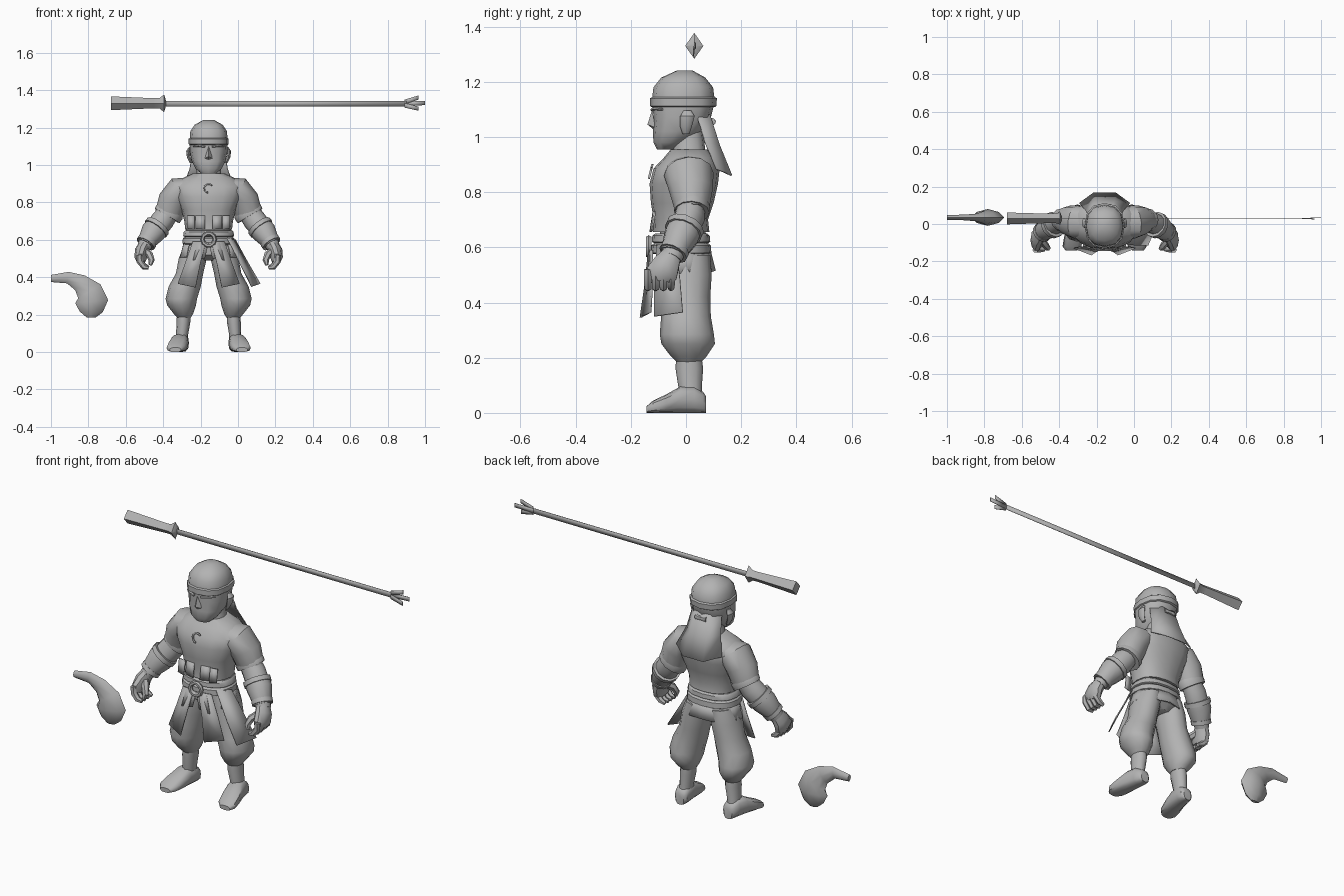
import bpy, math
from mathutils import Vector

CX = -0.157  # centre line of the figure
grey = bpy.data.materials.new("plain_grey")
grey.diffuse_color = (0.45, 0.45, 0.45, 1)


def make(name, verts, faces, x=CX, mirror=False, thick=0, angle=40):
    me = bpy.data.meshes.new(name)
    me.from_pydata([tuple(v) for v in verts], [], faces)
    me.materials.append(grey)
    ob = bpy.data.objects.new(name, me)
    ob.location.x = x
    bpy.context.collection.objects.link(ob)
    bpy.ops.object.select_all(action='DESELECT')
    ob.select_set(True)
    bpy.context.view_layer.objects.active = ob
    bpy.ops.object.mode_set(mode='EDIT')
    bpy.ops.mesh.select_all(action='SELECT')
    bpy.ops.mesh.normals_make_consistent(inside=False)
    bpy.ops.object.mode_set(mode='OBJECT')
    bpy.ops.object.shade_smooth_by_angle(angle=math.radians(angle))
    if thick:
        m = ob.modifiers.new("thickness", 'SOLIDIFY')
        m.thickness, m.offset = thick, 0
    if mirror:
        m = ob.modifiers.new("mirror", 'MIRROR')
        m.use_mirror_merge = False
    return ob


def tube(name, rings, n=12, up=None, ref=(0, 1, 0), power=1.0, phase=0, **kw):
    """Loft of rings (x, y, z, r_side, r_ref); up fixes the ring plane normal."""
    pts = [Vector(r[:3]) for r in rings]
    verts, k = [], len(rings)
    for i, r in enumerate(rings):
        t = Vector(up) if up else (pts[min(i + 1, k - 1)] - pts[max(i - 1, 0)]).normalized()
        side = t.cross(Vector(ref)).normalized()
        other = side.cross(t)
        for j in range(n):
            a = 2 * math.pi * (j + phase) / n
            c, s = (math.copysign(abs(f) ** power, f) for f in (math.cos(a), math.sin(a)))
            verts.append(pts[i] + side * c * r[3] + other * s * r[4])
    faces = [(i * n + j, i * n + (j + 1) % n, (i + 1) * n + (j + 1) % n, (i + 1) * n + j)
             for i in range(k - 1) for j in range(n)]
    faces += [tuple(range(n))[::-1], tuple(range((k - 1) * n, k * n))]
    return make(name, verts, faces, **kw)


def stack(name, rows, power=0.85, **kw):
    """Horizontal slices (z, y_front, y_back, half_width)."""
    return tube(name, [(0, (a + b) / 2, z, w, (b - a) / 2) for z, a, b, w in rows],
                up=(0, 0, 1), power=power, **kw)


def sheet(name, rows, thick=0.006, **kw):
    """Cloth panel from rows holding equal numbers of points."""
    w = len(rows[0])
    faces = [(i * w + j, i * w + j + 1, (i + 1) * w + j + 1, (i + 1) * w + j)
             for i in range(len(rows) - 1) for j in range(w - 1)]
    return make(name, [p for r in rows for p in r], faces, thick=thick, **kw)


# Head, neck and face
stack("head", [(.955, -.105, -.04, .04), (.98, -.118, .0, .07), (1.02, -.12, .06, .09),
               (1.07, -.117, .09, .1), (1.13, -.124, .105, .102), (1.18, -.118, .098, .098),
               (1.215, -.09, .07, .075), (1.24, -.035, .025, .03)])
stack("neck", [(.9, -.06, .09, .09), (.95, -.05, .07, .067), (1.04, -.05, .06, .06)])
make("nose", [(0, -.122, 1.1), (-.022, -.112, 1.035), (.022, -.112, 1.035), (0, -.14, 1.045),
              (0, -.115, 1.025)], [(0, 1, 3), (0, 3, 2), (1, 4, 3), (3, 4, 2)])
tube("ear", [(.092, .0, 1.01, .008, .012), (.106, .0, 1.04, .01, .022),
             (.11, .005, 1.075, .01, .026), (.1, .005, 1.095, .006, .014)],
     n=8, up=(0, 0, 1), mirror=True)
tube("brow", [(.02, -.122, 1.098, .006, .008), (.05, -.113, 1.104, .007, .01),
              (.08, -.085, 1.1, .004, .007)], n=6, mirror=True)

# Headscarf band, knot and hanging drape
stack("scarf_band", [(1.108, -.124, .104, .102), (1.112, -.13, .11, .107),
                     (1.14, -.13, .112, .107), (1.145, -.122, .104, .1)])
tube("scarf_knot", [(-.03, .095, 1.055, .014, .012), (0, .1, 1.055, .01, .008),
                    (.03, .095, 1.055, .014, .012)], n=8)
sheet("scarf_drape", [[(-.085, .04, 1.08), (-.04, .085, 1.08), (.04, .085, 1.08), (.085, .04, 1.08)],
                      [(-.1, .07, .98), (-.05, .12, .97), (.05, .12, .97), (.1, .07, .98)],
                      [(-.135, .11, .885), (-.06, .165, .86), (.06, .165, .86), (.135, .11, .885)]])

# Shirt body with flared hem
stack("shirt", [(.655, -.12, .085, .125), (.7, -.117, .08, .13), (.76, -.127, .1, .145),
                (.83, -.132, .116, .178), (.885, -.118, .122, .19), (.925, -.08, .105, .15),
                (.955, -.055, .08, .085)], n=16)
for i, (a, b) in enumerate(((.02, .07), (.075, .115))):
    sheet("shirt_hem_flap_%d" % i, [[(a, -.118, .73), (b, -.112, .73)],
                                    [(a, -.13, .655), (b, -.122, .66)]], mirror=True)
arc = [math.radians(40 + 28 * i) for i in range(9)]
sheet("chest_crescent", [[(r * math.cos(a), -.128 + (r * math.sin(a)) * .25, .875 + r * math.sin(a))
                          for a in arc] for r in (.02, .027)], thick=.008)

# Arms
tube("sleeve", [(.09, .005, .885, .05, .08), (.15, .01, .865, .078, .09),
                (.19, .018, .81, .08, .08), (.215, .022, .735, .073, .062)], mirror=True)
tube("sleeve_hem", [(.2, .022, .77, .07, .06), (.21, .022, .748, .079, .066),
                    (.222, .021, .728, .077, .064)], mirror=True)
tube("forearm", [(.205, .02, .76, .055, .05), (.245, .012, .705, .062, .056),
                 (.29, -.012, .65, .06, .056), (.325, -.037, .6, .045, .045),
                 (.348, -.055, .56, .035, .04)], mirror=True)
tube("bracer", [(.275, -.005, .665, .066, .062), (.298, -.017, .64, .066, .064),
                (.325, -.038, .598, .052, .052), (.338, -.047, .576, .045, .048)], mirror=True)
for i, (p, q, r) in enumerate((((.27, -.002, .675), (.284, -.01, .657), .071),
                               ((.326, -.038, .595), (.337, -.047, .578), .054))):
    tube("bracer_strap_%d" % i, [(*p, r, r), (*q, r, r)], mirror=True)

# Hands
tube("palm", [(.342, -.05, .575, .032, .036), (.358, -.07, .54, .037, .05),
              (.363, -.088, .505, .034, .06), (.36, -.092, .48, .022, .05)], n=10, mirror=True)
for i in range(4):
    y = -.138 + .028 * i
    tube("finger_%d" % i, [(.37, y, .52, .016, .016), (.368, y, .485, .018, .016),
                           (.345, y, .455 + .005 * (i == 3), .016, .015),
                           (.32, y, .45, .01, .01)], n=6, mirror=True)
tube("thumb", [(.345, -.075, .545, .02, .02), (.315, -.115, .52, .019, .019),
               (.305, -.13, .49, .017, .015), (.312, -.135, .465, .009, .009)], n=6, mirror=True)

# Baggy trousers, shins and feet
stack("hips", [(.49, -.05, .06, .06), (.52, -.09, .09, .135), (.58, -.095, .085, .13),
               (.66, -.095, .07, .12)])
tube("trouser_leg", [(.07, 0, .57, .062, .088), (.085, 0, .5, .075, .093),
                     (.102, 0, .42, .073, .088), (.128, .0, .35, .086, .09),
                     (.146, .003, .285, .084, .098), (.145, .008, .25, .077, .097),
                     (.135, .01, .205, .052, .065), (.132, .01, .185, .038, .045)],
     up=(0, 0, -1), mirror=True)
tube("shin", [(.132, .01, .22, .036, .045), (.135, .012, .16, .037, .05),
              (.142, .015, .09, .032, .042), (.145, .02, .04, .036, .045)],
     up=(0, 0, -1), mirror=True)
rows = [(-.143, .012, .03, .178), (-.12, .022, .05, .175), (-.07, .034, .052, .165),
        (-.02, .048, .047, .155), (.03, .048, .042, .147), (.062, .038, .036, .144),
        (.073, .03, .024, .144)]
tube("foot", [(x, y, h, h, w) for y, h, w, x in rows], up=(0, 1, 0), ref=(1, 0, 0),
     power=.75, mirror=True)

# Waist sash, buckle ring, skirt and cloth tails
stack("sash_upper", [(.615, -.115, .08, .128), (.62, -.124, .088, .136),
                     (.642, -.122, .086, .133), (.65, -.112, .077, .125)], n=16)
stack("sash_lower", [(.575, -.118, .084, .13), (.58, -.128, .092, .14),
                     (.607, -.126, .09, .138), (.615, -.115, .08, .13)], n=16)
bpy.ops.mesh.primitive_torus_add(major_segments=10, minor_segments=6, major_radius=.033,
                                 minor_radius=.011, location=(CX, -.135, .602),
                                 rotation=(math.pi / 2, 0, 0))
ring = bpy.context.object
ring.name = "sash_ring"
ring.data.materials.append(grey)
bpy.ops.object.shade_smooth_by_angle(angle=math.radians(40))
back = [math.radians(-40 + 26 * i) for i in range(11)]
sheet("waist_skirt", [[(w * math.cos(a), -.012 + d * math.sin(a), z - dz * abs(math.cos(a)))
                       for a in back] for w, d, z, dz in ((.132, .098, .59, 0), (.155, .117, .515, .01))])
sheet("front_tail", [[(.015, -.135, .59), (.085, -.122, .59)],
                     [(.045, -.147, .47), (.125, -.122, .475)],
                     [(.07, -.165, .345), (.165, -.128, .365)]], mirror=True)
sheet("front_tail_inner", [[(.0, -.13, .585), (.06, -.13, .585)],
                           [(.02, -.135, .5), (.085, -.135, .49)]], mirror=True)
sheet("side_tail", [[(.1, -.105, .61), (.142, -.035, .6)], [(.17, -.115, .47), (.205, -.022, .485)],
                    [(.23, -.115, .35), (.275, -.012, .365)]])

# Sword: four-sided grip, flared guard, flat blade and barbed tip
tube("sword_grip", [(-.68, .03, 1.33, .037, .033), (-.66, .03, 1.33, .036, .031),
                    (-.45, .03, 1.33, .027, .025), (-.42, .03, 1.33, .028, .025),
                    (-.395, .03, 1.33, .047, .033), (-.385, .03, 1.33, .014, .01)],
     n=4, x=0, angle=30)
sheet("sword_blade", [[(-.4, .03, 1.314), (.9, .03, 1.314)], [(-.4, .03, 1.342), (.9, .03, 1.342)]],
      thick=.003, x=0)
for i, (z, y, tx, tz) in enumerate(((1.337, .03, .965, 1.36), (1.328, .034, 1.0, 1.33),
                                    (1.319, .026, .965, 1.3))):
    make("blade_barb_%d" % i, [(.89, .03, z - .012), (.89, .03, z + .012),
                               (tx, y, tz + .012), (tx, y, tz - .01)],
         [(0, 1, 2, 3)], x=0, thick=.003)

# Separate curved hair tail lying beside the figure
tube("curved_tail", [(-1, .035, .393, .019, .013), (-.91, .035, .398, .031, .015),
                     (-.845, .035, .37, .047, .02), (-.795, .035, .325, .07, .036),
                     (-.782, .035, .27, .088, .045), (-.785, .035, .215, .062, .03),
                     (-.785, .035, .185, .024, .01)], n=8, power=1.2, x=0)
